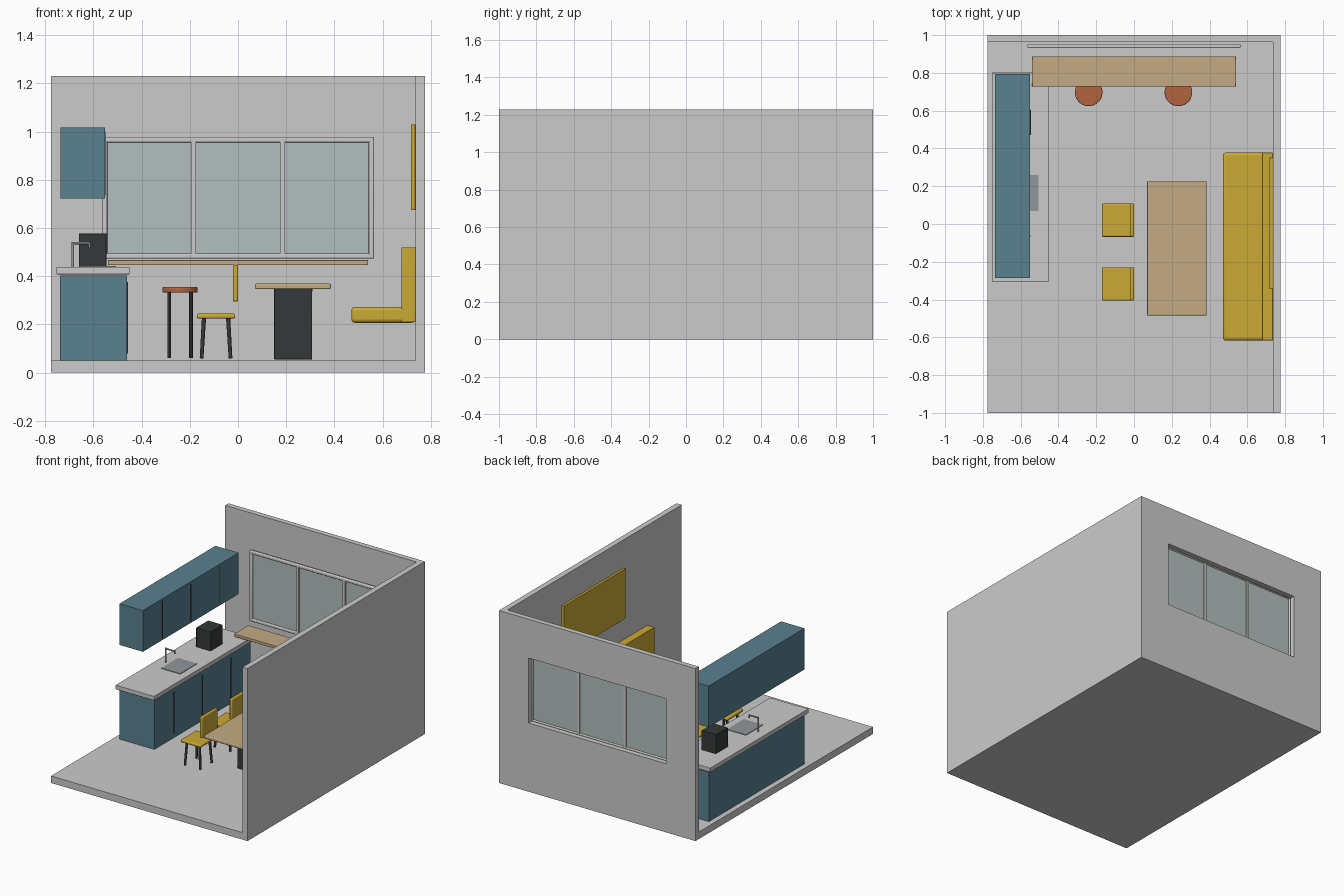
import bpy, bmesh
from mathutils import Vector

if "Cube" in bpy.data.objects:
    bpy.data.objects.remove(bpy.data.objects["Cube"])


def material(name, rgb):
    m = bpy.data.materials.new(name)
    m.diffuse_color = (*rgb, 1)
    m.use_nodes = True
    m.node_tree.nodes["Principled BSDF"].inputs["Base Color"].default_value = m.diffuse_color
    return m


BLUE = material("blue", (0.10, 0.22, 0.28))
YELLOW = material("yellow", (0.60, 0.40, 0.035))
WOOD = material("wood", (0.55, 0.41, 0.23))
RUST = material("rust", (0.45, 0.13, 0.05))
DARK = material("dark", (0.035, 0.04, 0.042))
STEEL = material("steel", (0.28, 0.31, 0.33))
GLASS = material("glass", (0.45, 0.52, 0.52))


def finish(name, bm, mat, bevel=0, smooth=False):
    me = bpy.data.meshes.new(name)
    bm.to_mesh(me)
    bm.free()
    ob = bpy.data.objects.new(name, me)
    bpy.context.collection.objects.link(ob)
    if mat:
        me.materials.append(mat)
    if bevel:
        mod = ob.modifiers.new("bevel", 'BEVEL')
        mod.width, mod.segments = bevel, 3
    if bevel or smooth:
        bpy.ops.object.select_all(action='DESELECT')
        ob.select_set(True)
        bpy.context.view_layer.objects.active = ob
        bpy.ops.object.shade_smooth_by_angle()
    return ob


def box(name, x, y, z, mat=None, bevel=0):
    bm = bmesh.new()
    bmesh.ops.create_cube(bm, size=1)
    lo, hi = Vector((x[0], y[0], z[0])), Vector((x[1], y[1], z[1]))
    for v in bm.verts:
        v.co = (lo + hi) / 2 + v.co * (hi - lo)
    return finish(name, bm, mat, bevel)


def rod(name, a, b, r, mat=None, sides=16, r2=None, bevel=0):
    a, b = Vector(a), Vector(b)
    d = b - a
    bm = bmesh.new()
    bmesh.ops.create_cone(bm, cap_ends=True, segments=sides, radius1=r,
                          radius2=r if r2 is None else r2, depth=d.length)
    rot = d.to_track_quat('Z', 'Y')
    for v in bm.verts:
        v.co = (a + b) / 2 + rot @ v.co
    return finish(name, bm, mat, bevel, True)


# Room shell: floor, side wall, back wall around the window opening
W, TOP = 0.542, 1.23
box("floor", (-0.775, 0.775), (-1, 1), (0, 0.05))
box("right_wall", (0.735, 0.775), (-1, 1), (0.05, TOP))
wall_y = (0.963, 1)
box("back_wall_left", (-0.775, -W), wall_y, (0.05, TOP))
box("back_wall_right", (W, 0.735), wall_y, (0.05, TOP))
box("back_wall_lower", (-W, W), wall_y, (0.05, 0.49))
box("back_wall_upper", (-W, W), wall_y, (0.953, TOP))

# Window frame, mullions and glass
fy = (0.931, 0.953)
for name, z in (("bottom", (0.473, 0.495)), ("top", (0.955, 0.977))):
    box("window_frame_" + name, (-0.564, 0.564), fy, z, None, 0.006)
for s in (-1, 1):
    box("window_frame_side", sorted((s * 0.564, s * 0.542)), fy, (0.473, 0.977), None, 0.006)
    box("window_mullion", (s * 0.184 - 0.01, s * 0.184 + 0.01), fy, (0.49, 0.96))
box("window_glass", (-0.55, 0.55), (0.941, 0.946), (0.485, 0.965), GLASS)

# Window bar with round stools
box("window_bar", (-0.54, 0.54), (0.727, 0.887), (0.446, 0.467), WOOD, 0.003)
for cx in (-0.24, 0.235):
    cy = 0.697
    rod("stool_seat", (cx, cy, 0.332), (cx, cy, 0.355), 0.073, RUST, 40, bevel=0.005)
    for sx in (-1, 1):
        for sy in (-1, 1):
            p = (cx + sx * 0.045, cy + sy * 0.045)
            rod("stool_leg", (*p, 0.06), (*p, 0.335), 0.0075, DARK, 12)

# Kitchen cabinets with dark door gaps
box("base_cabinet", (-0.737, -0.46), (-0.285, 0.795), (0.05, 0.403), BLUE)
box("countertop", (-0.753, -0.449), (-0.305, 0.802), (0.408, 0.439), None, 0.003)
box("upper_cabinet", (-0.735, -0.551), (-0.285, 0.795), (0.722, 1.016), BLUE)
for y in (-0.065, 0.255, 0.575):
    gap = (y - 0.003, y + 0.003)
    box("base_door_gap", (-0.465, -0.456), gap, (0.08, 0.375), DARK)
    box("upper_door_gap", (-0.556, -0.549), gap, (0.735, 1.0), DARK)

# Sink, tap and coffee machine
box("sink", (-0.655, -0.505), (0.07, 0.26), (0.437, 0.443), STEEL)
rod("tap_riser", (-0.685, 0.165, 0.438), (-0.685, 0.165, 0.541), 0.006, STEEL)
rod("tap_spout", (-0.69, 0.165, 0.537), (-0.612, 0.165, 0.537), 0.005, STEEL)
rod("tap_nozzle", (-0.616, 0.165, 0.54), (-0.616, 0.165, 0.518), 0.005, STEEL)
box("coffee_machine", (-0.66, -0.545), (0.47, 0.605), (0.439, 0.577), DARK, 0.003)

# Dining table
box("table_top", (0.07, 0.385), (-0.485, 0.228), (0.346, 0.369), WOOD, 0.006)
box("table_pedestal", (0.15, 0.307), (-0.22, -0.04), (0.055, 0.348), DARK, 0.002)

# Chairs
for cy in (0.02, -0.317):
    box("chair_seat", (-0.17, -0.012), (cy - 0.088, cy + 0.088), (0.224, 0.245), YELLOW, 0.007)
    box("chair_back", (-0.021, 0.001), (cy - 0.088, cy + 0.088), (0.295, 0.447), YELLOW, 0.007)
    for sx in (-1, 1):
        for sy in (-1, 1):
            rod("chair_leg", (-0.091 + sx * 0.06, cy + sy * 0.065, 0.06),
                (-0.091 + sx * 0.05, cy + sy * 0.055, 0.228), 0.008, DARK, 12, 0.009)

# Wall bench and wall panel
box("bench_seat", (0.47, 0.735), (-0.617, 0.378), (0.207, 0.273), YELLOW, 0.015)
box("bench_back", (0.678, 0.736), (-0.617, 0.378), (0.21, 0.52), YELLOW, 0.004)
box("wall_panel", (0.717, 0.736), (-0.345, 0.352), (0.674, 1.03), YELLOW, 0.003)
